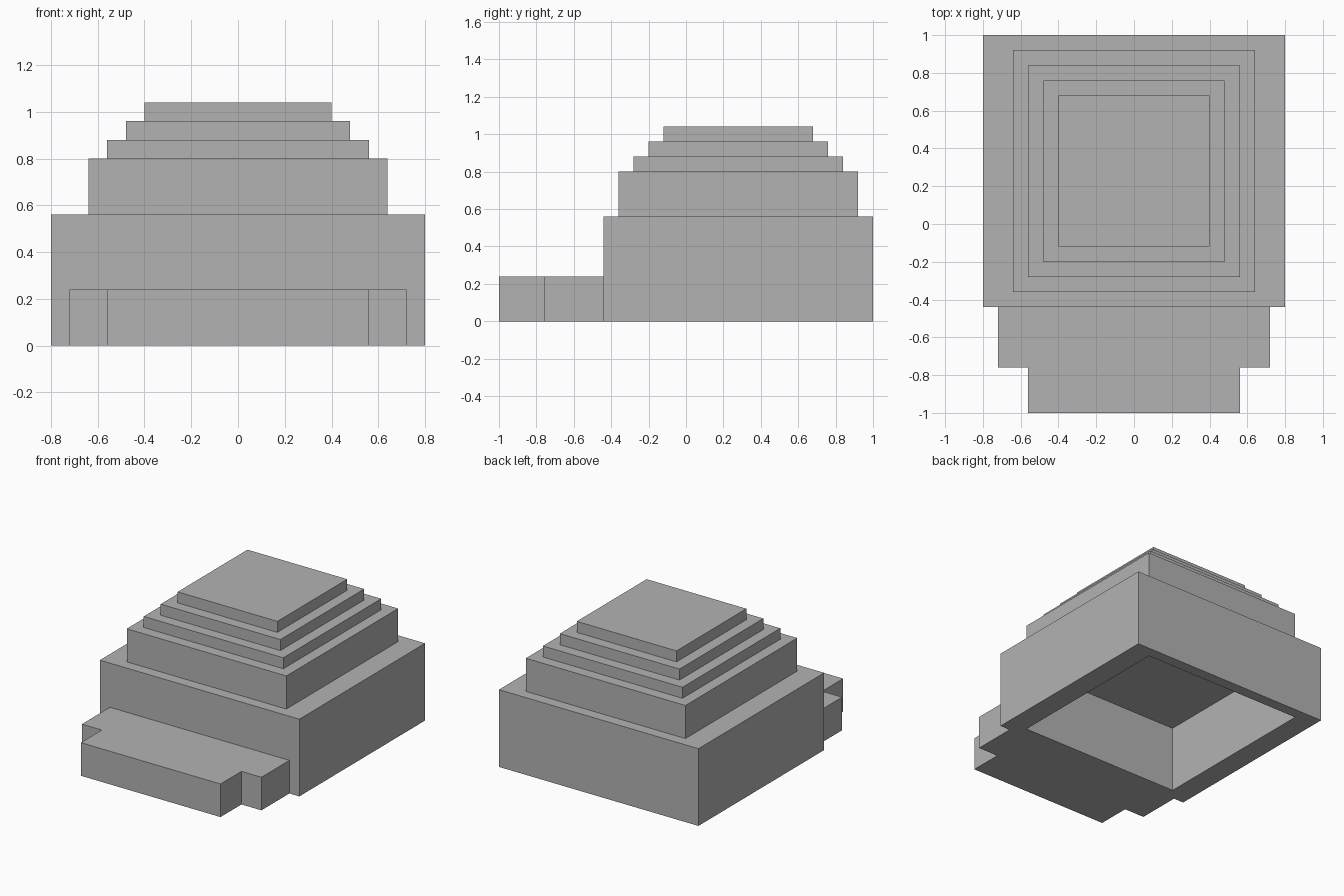
import bpy
import bmesh

cube = bpy.data.objects.get("Cube")
if cube:
    bpy.data.objects.remove(cube, do_unlink=True)

# Single flat colour
grey = bpy.data.materials.new("plain_grey")
grey.use_nodes = True
colour = (0.45, 0.45, 0.45, 1)
grey.diffuse_color = colour
grey.node_tree.nodes["Principled BSDF"].inputs["Base Color"].default_value = colour


def finish(name, bm):
    bmesh.ops.recalc_face_normals(bm, faces=bm.faces)
    mesh = bpy.data.meshes.new(name)
    bm.to_mesh(mesh)
    bm.free()
    mesh.materials.append(grey)
    obj = bpy.data.objects.new(name, mesh)
    bpy.context.collection.objects.link(obj)
    return obj


def rectangle(bm, half_x, y0, y1, z):
    corners = ((-half_x, y0), (half_x, y0), (half_x, y1), (-half_x, y1))
    return [bm.verts.new((x, y, z)) for x, y in corners]


def stepped_block(name, rings):
    """Bridge a chain of rectangles and cap both ends."""
    bm = bmesh.new()
    loops = [rectangle(bm, *ring) for ring in rings]
    for a, b in zip(loops, loops[1:]):
        for i in range(4):
            j = (i + 1) % 4
            bm.faces.new((a[i], a[j], b[j], b[i]))
    bm.faces.new(loops[0])
    bm.faces.new(loops[-1])
    return finish(name, bm)


# Crown: hollow underside, tall base, then stepped tiers to the top
rings = [(0.64, -0.36, 0.92, 0.48), (0.64, -0.36, 0.92, 0)]
tiers = [
    (0.80, -0.44, 1.00, 0, 0.56),
    (0.64, -0.36, 0.92, 0.56, 0.80),
    (0.56, -0.28, 0.84, 0.80, 0.88),
    (0.48, -0.20, 0.76, 0.88, 0.96),
    (0.40, -0.12, 0.68, 0.96, 1.04),
]
for half_x, y0, y1, low, high in tiers:
    rings += [(half_x, y0, y1, low), (half_x, y0, y1, high)]
stepped_block("stepped_crown", rings)

# Brim: notched outline, mirrored across the middle and extruded upward
half = [(0.72, -0.44), (0.72, -0.76), (0.56, -0.76), (0.56, -1.0)]
outline = half + [(-x, y) for x, y in reversed(half)]
bm = bmesh.new()
face = bm.faces.new([bm.verts.new((x, y, 0)) for x, y in outline])
top = bmesh.ops.extrude_face_region(bm, geom=[face], use_keep_orig=True)
verts = [v for v in top["geom"] if isinstance(v, bmesh.types.BMVert)]
bmesh.ops.translate(bm, verts=verts, vec=(0, 0, 0.24))
finish("front_brim", bm)
